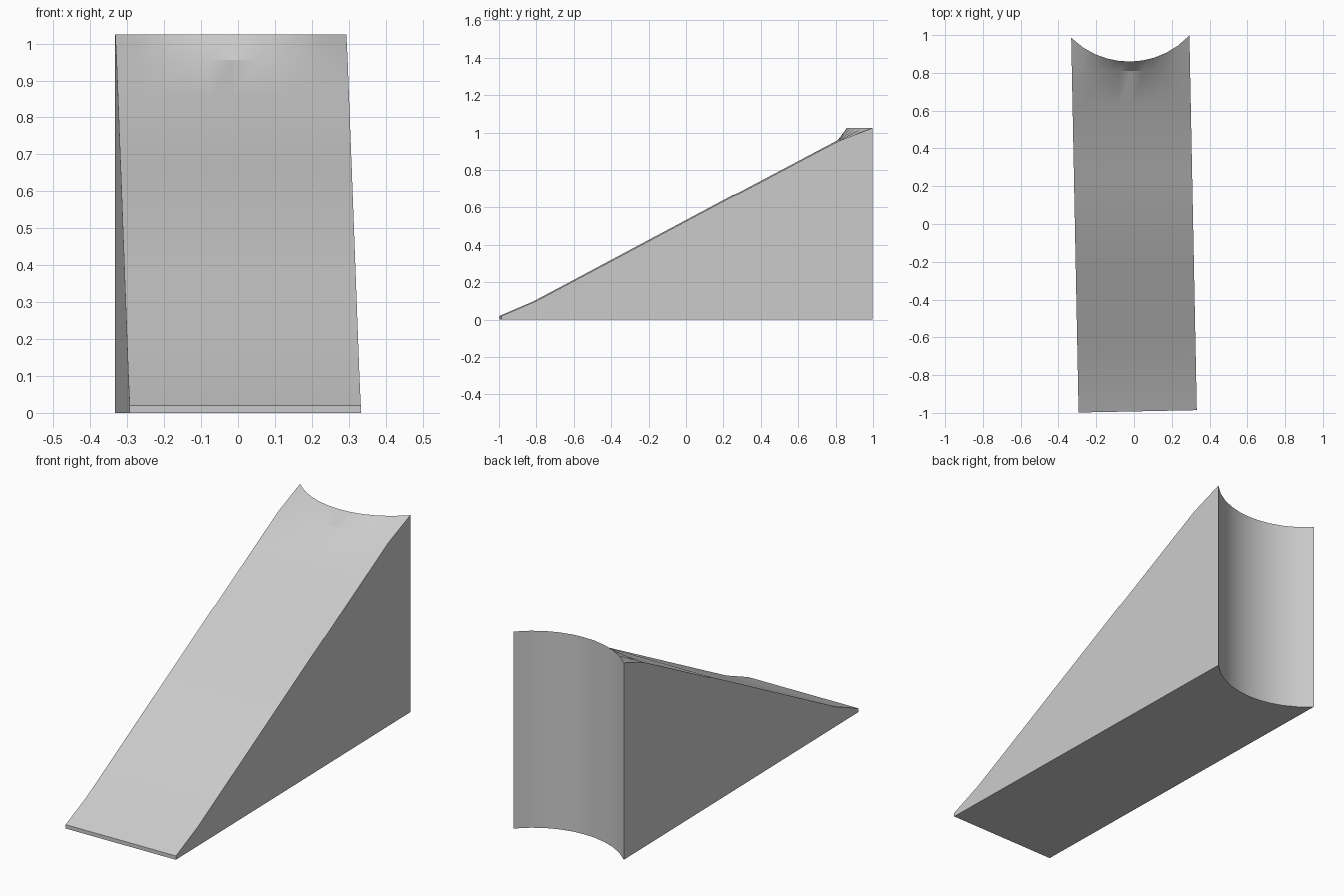
import bpy, bmesh, math
from mathutils import Matrix

if "Cube" in bpy.data.objects:
    bpy.data.objects.remove(bpy.data.objects["Cube"])

HALF_W, HALF_L, TOP = 0.313, 0.992, 1.025
DEPTH, COLS = 0.132, 10
RADIUS = (HALF_W ** 2 + DEPTH ** 2) / (2 * DEPTH)

# Slope of the ramp (y, z), from the front lip up to the start of the flared top
slope = [(-HALF_L, 0.02), (-0.81, 0.098), (-0.62, 0.199), (-0.2, 0.423),
         (0.25, 0.663), (0.275, 0.672), (0.63, 0.86), (0.81, 0.955)]


def scoop_y(x):
    """Circular hollow in the back face."""
    return HALF_L - (math.sqrt(RADIUS ** 2 - x * x) - (RADIUS - DEPTH))


bm = bmesh.new()
xs = [-HALF_W + 2 * HALF_W * i / COLS for i in range(COLS + 1)]


def row(y_of_x, z):
    return [bm.verts.new((x, y_of_x(x), z)) for x in xs]


# Rows running front bottom, up the slope, over the rim, down the hollow back
rows = [row(lambda x: -HALF_L, 0)]
rows += [row(lambda x, y=y: y, z) for y, z in slope]
rows += [row(scoop_y, TOP), row(scoop_y, 0)]

for a, b in zip(rows, rows[1:] + rows[:1]):
    for i in range(COLS):
        bm.faces.new((a[i], a[i + 1], b[i + 1], b[i]))

# Flat side walls
for end in (0, -1):
    bm.faces.new([r[end] for r in rows])

bmesh.ops.recalc_face_normals(bm, faces=bm.faces)
# The model sits very slightly turned
bm.transform(Matrix.Rotation(math.radians(1.13), 4, 'Z'))

mesh = bpy.data.meshes.new("ramp_wedge")
bm.to_mesh(mesh)
bm.free()
ramp = bpy.data.objects.new("ramp_wedge", mesh)
bpy.context.collection.objects.link(ramp)
bpy.context.view_layer.objects.active = ramp
ramp.select_set(True)
bpy.ops.object.shade_smooth_by_angle(angle=math.radians(25))
